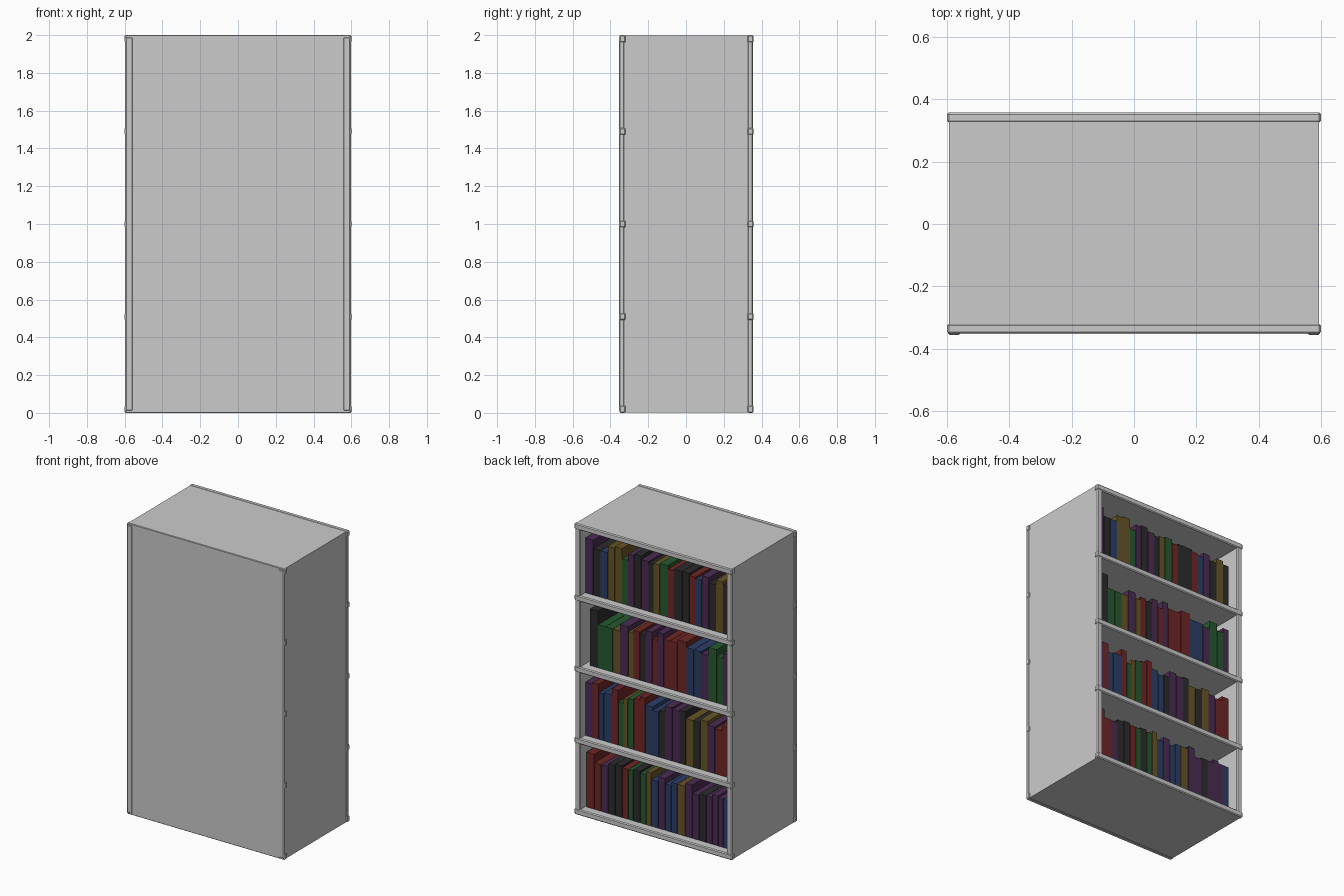
import bpy

if "Cube" in bpy.data.objects:
    bpy.data.objects.remove(bpy.data.objects["Cube"])

COL = {'p': (.07, .025, .085, 1), 'k': (.025, .025, .025, 1), 'b': (.025, .05, .14, 1),
       'y': (.14, .09, .02, 1), 'g': (.02, .10, .03, 1), 'r': (.16, .02, .02, 1)}
NAME = {'p': 'purple', 'k': 'black', 'b': 'blue', 'y': 'gold', 'g': 'green', 'r': 'red'}
mats = {}
for k, c in COL.items():
    mats[k] = bpy.data.materials.new(NAME[k] + "_cover")
    mats[k].diffuse_color = c


def box(name, x0, x1, y0, y1, z0, z1, bevel=0, mat=None):
    bpy.ops.mesh.primitive_cube_add(size=1)
    o = bpy.context.object
    o.name = name
    o.location = ((x0 + x1) / 2, (y0 + y1) / 2, (z0 + z1) / 2)
    o.scale = (x1 - x0, y1 - y0, z1 - z0)
    bpy.ops.object.transform_apply(location=False, rotation=False, scale=True)
    if bevel:
        m = o.modifiers.new("bevel", 'BEVEL')
        m.width = bevel
        m.segments = 1
    if mat:
        o.data.materials.append(mat)
    return o


# carcass: side walls, closed panel on -y
for s, n in ((-1, "left"), (1, "right")):
    a, b = sorted((s * .56, s * .593))
    box(n + "_wall", a, b, -.35, .35, .005, 1.995)
box("closed_panel", -.56, .56, -.353, -.315, .008, 1.998)

# shelf boards, with edge rails whose ends stand proud of the walls
LEVELS = [.02, .51, 1.0, 1.49, 1.98]
for i, z in enumerate(LEVELS):
    w = .593 if i in (0, 4) else .56
    box("shelf_board", -w, w, -.35, .35, z - .018, z + .018)
    box("open_edge_rail", -.6, .6, .325, .358, z - .02, z + .02, .006)
    box("closed_edge_rail", -.6, .6, -.352, -.32, z - .02, z + .02, .006)

# corner posts
for sx in (-1, 1):
    for y0, y1 in ((.325, .355), (-.356, -.325)):
        a, b = sorted((sx * .556, sx * .597))
        box("corner_post", a, b, y0, y1, .01, 1.99, .006)

# books, from +x to -x: colour, relative width, height step
ROWS = [
    ("r88 r73 p73 k75 k76 r65 g55 k76 g65 y57 b73 p76 b63 b65 y85 p77 p72 k73 p63 p65 p54 b64", .552),
    ("p77 r68 b53 b84 r68 g51 y44 g65 r66 r58 b74 b62 k63 p77 p76 k67 y73 k73 y75 p73 r72 r75", .56),
    ("k89 g71 g71 y71 p85 y52 r64 k63 p66 r52 p67 r64 r74 r96 b73 b73 p72 g87 g63 p66", .525),
    ("p88 k73 b73 y77 y78 g62 p66 k77 p75 k54 y65 g86 r64 k85 k75 r64 b63 p76 k73 y76 k64", .56),
]
for level, (row, x) in zip(LEVELS, ROWS):
    books = row.split()
    unit = (x + .535) / sum(int(b[1]) for b in books)
    base = level + .018
    for b in books:
        w = int(b[1]) * unit
        h = .285 + .0115 * int(b[2])
        box("book_" + NAME[b[0]], x - w + .001, x - .001, -.12, .295, base, base + h, 0, mats[b[0]])
        x -= w

for m in bpy.data.materials:
    if m.users and not m.is_grease_pencil:
        m.use_nodes = True
        m.node_tree.nodes["Principled BSDF"].inputs["Base Color"].default_value = m.diffuse_color
